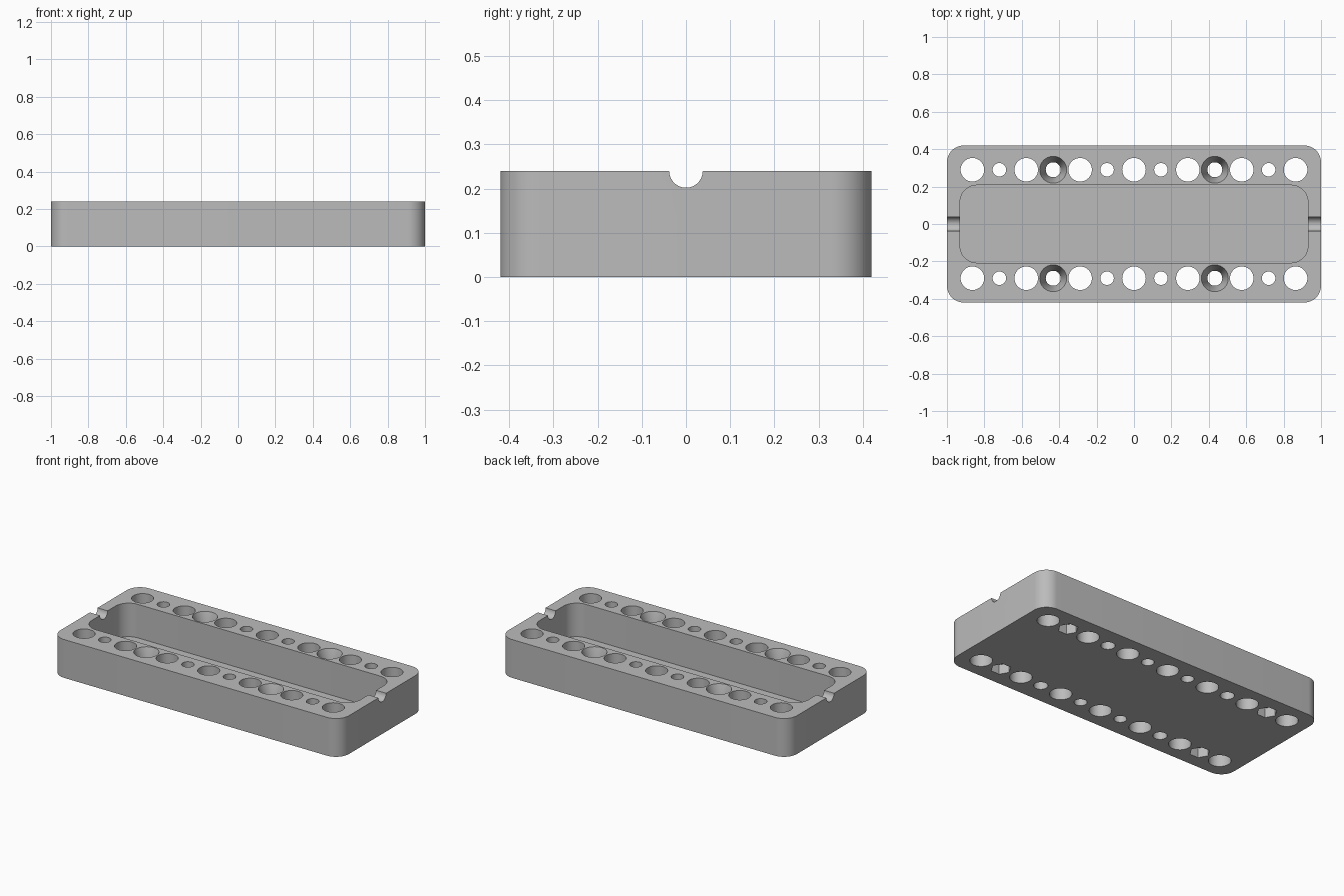
import bpy, bmesh, math

cube = bpy.data.objects.get("Cube")
if cube:
    bpy.data.objects.remove(cube, do_unlink=True)

LENGTH, WIDTH, HEIGHT = 2.0, 0.84, 0.24
PITCH, ROW_Y = 0.144, 0.29

grey = bpy.data.materials.new("plain grey")
grey.use_nodes = True
colour = (0.5, 0.5, 0.5, 1)
grey.diffuse_color = colour
grey.node_tree.nodes["Principled BSDF"].inputs["Base Color"].default_value = colour


def rounded_outline(length, width, radius, steps=12):
    pts = []
    for k, (sx, sy) in enumerate([(1, 1), (-1, 1), (-1, -1), (1, -1)]):
        cx, cy = sx * (length / 2 - radius), sy * (width / 2 - radius)
        for i in range(steps + 1):
            a = math.pi / 2 * (k + i / steps)
            pts.append((cx + radius * math.cos(a), cy + radius * math.sin(a)))
    return pts


def circle(x, y, r, sides=40):
    return [(x + r * math.cos(math.tau * i / sides),
             y + r * math.sin(math.tau * i / sides)) for i in range(sides)]


def add_loft(bm, sections):
    """Solid through (outline, z) sections, bottom to top."""
    rings = [[bm.verts.new((x, y, z)) for x, y in pts] for pts, z in sections]
    n = len(rings[0])
    for low, high in zip(rings, rings[1:]):
        for i in range(n):
            j = (i + 1) % n
            bm.faces.new((low[i], low[j], high[j], high[i]))
    bm.faces.new(rings[0][::-1])
    bm.faces.new(rings[-1])


def make_object(name, bm):
    mesh = bpy.data.meshes.new(name)
    bm.to_mesh(mesh)
    bm.free()
    obj = bpy.data.objects.new(name, mesh)
    bpy.context.collection.objects.link(obj)
    mesh.materials.append(grey)
    return obj


def cut(target, cutter):
    cutter.hide_render = True
    mod = target.modifiers.new(cutter.name, "BOOLEAN")
    mod.operation, mod.solver, mod.object = "DIFFERENCE", "EXACT", cutter
    bpy.context.view_layer.objects.active = target
    bpy.ops.object.modifier_apply(modifier=mod.name)
    bpy.data.objects.remove(cutter, do_unlink=True)


# Rounded block
bm = bmesh.new()
body = rounded_outline(LENGTH, WIDTH, 0.09)
add_loft(bm, [(body, 0), (body, HEIGHT)])
case = make_object("case_body", bm)

# Long pocket, open at the top
bm = bmesh.new()
pocket = rounded_outline(1.86, 0.415, 0.09)
add_loft(bm, [(pocket, 0.03), (pocket, HEIGHT + 0.1)])
cut(case, make_object("pocket_cutter", bm))

# Half-round cable groove through both end walls
bm = bmesh.new()
add_loft(bm, [(circle(0, 0, 0.038), -1.1), (circle(0, 0, 0.038), 1.1)])
for v in bm.verts:
    x, y, z = v.co
    v.co = (z, x, y + HEIGHT)
bmesh.ops.recalc_face_normals(bm, faces=bm.faces)
cut(case, make_object("groove_cutter", bm))

# Two rows of holes: large, small and countersunk
holes, nuts = bmesh.new(), bmesh.new()
for y in (-ROW_Y, ROW_Y):
    for i in range(-6, 7):
        x = i * PITCH
        if abs(i) == 3:
            add_loft(holes, [(circle(x, y, 0.04), -0.1),
                             (circle(x, y, 0.04), HEIGHT - 0.1),
                             (circle(x, y, 0.072), HEIGHT),
                             (circle(x, y, 0.072), HEIGHT + 0.1)])
        else:
            r = 0.063 if i % 2 == 0 else 0.036
            add_loft(holes, [(circle(x, y, r), -0.1),
                             (circle(x, y, r), HEIGHT + 0.1)])
        # Hexagonal nut recess underneath
        if abs(i) == 5:
            hexagon = circle(x, y, 0.058, 6)
            add_loft(nuts, [(hexagon, -0.1), (hexagon, 0.06)])
cut(case, make_object("hole_cutter", holes))
cut(case, make_object("nut_cutter", nuts))

# Smooth curved walls, crisp rims
bpy.ops.object.select_all(action="DESELECT")
case.select_set(True)
bpy.context.view_layer.objects.active = case
bpy.ops.object.shade_smooth_by_angle(angle=math.radians(25))
